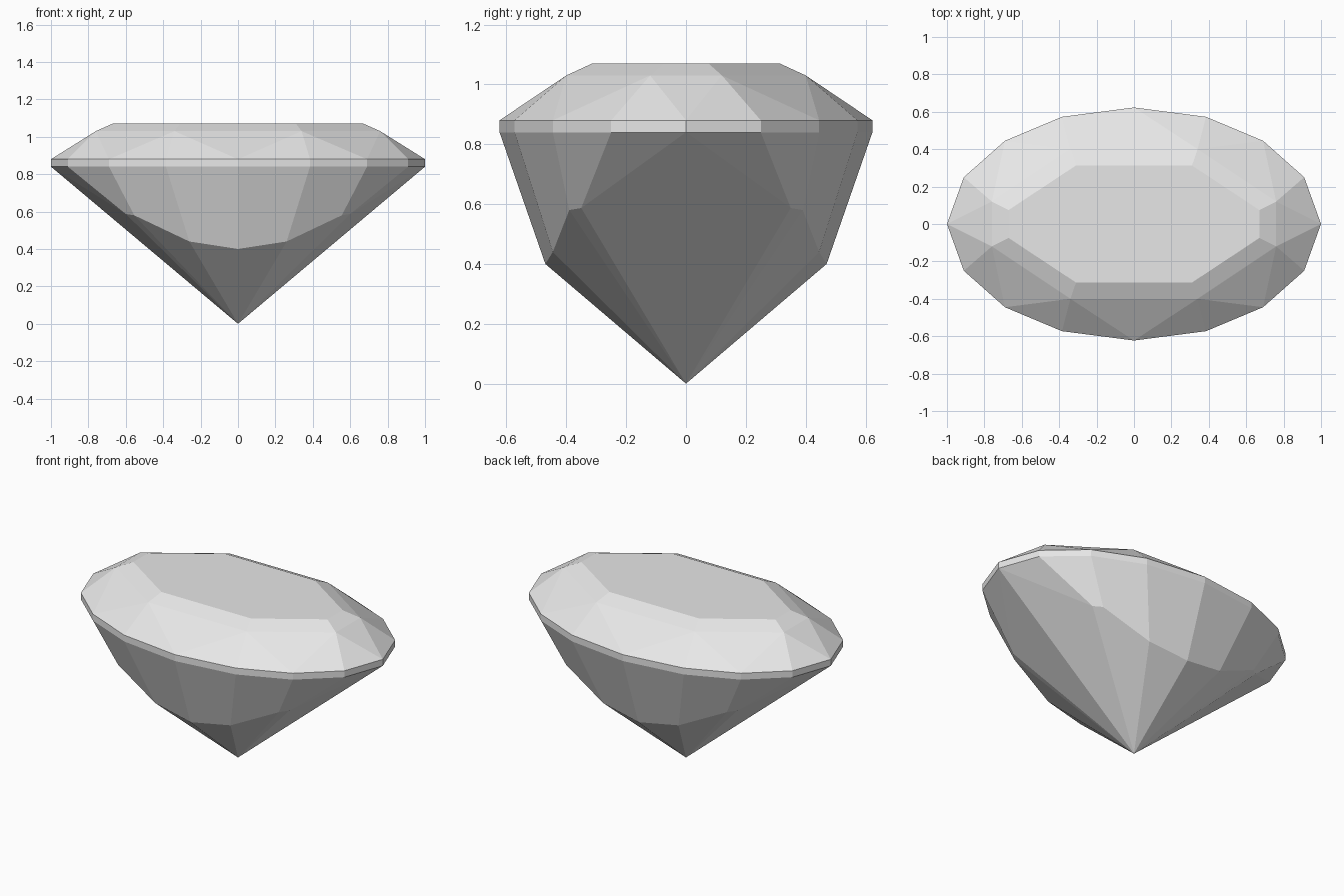
import bpy
import bmesh

cube = bpy.data.objects.get("Cube")
if cube:
    bpy.data.objects.remove(cube, do_unlink=True)

# Single pale grey gem colour
GREY = (0.8, 0.8, 0.8, 1.0)
mat = bpy.data.materials.new("pale_grey")
mat.use_nodes = True
mat.diffuse_color = GREY
mat.node_tree.nodes["Principled BSDF"].inputs["Base Color"].default_value = GREY

# Levels
TABLE_Z, STAR_Z, GIRDLE_TOP, GIRDLE_LOW = 1.07, 1.03, 0.88, 0.84

# One quadrant of each outline, from the +x tip round to the back
GIRDLE = [(1.0, 0.0), (0.91, 0.25), (0.69, 0.445), (0.385, 0.573), (0.0, 0.623)]
TABLE = [(0.67, 0.075), (0.31, 0.313)]
STAR = [(0.76, 0.12), (0.34, 0.40)]
PAVILION = [(0.60, 0.35, 0.587), (0.555, 0.39, 0.58), (0.26, 0.445, 0.44), (0.0, 0.47, 0.40)]


def full_ring(quadrant):
    """Mirror a quadrant across both axes into a closed outline."""
    half = quadrant + [(-p[0],) + p[1:] for p in reversed(quadrant) if p[0] > 0]
    return half + [(p[0], -p[1]) + p[2:] for p in reversed(half) if p[1] > 0]


bm = bmesh.new()


def add_ring(quadrant, z):
    return [bm.verts.new((x, y, z)) for x, y in full_ring(quadrant)]


table = add_ring(TABLE, TABLE_Z)
star = add_ring(STAR, STAR_Z)
top = add_ring(GIRDLE, GIRDLE_TOP)
low = add_ring(GIRDLE, GIRDLE_LOW)

# The pavilion break meets the girdle at both tips
keel = [low[0]] + [bm.verts.new(p) for p in full_ring(PAVILION)]
half = len(low) // 2
tip = [low[half]]
back, front = PAVILION, [(x, -y, z) for x, y, z in PAVILION]
for v in keel[1:]:
    bm.verts.remove(v)


def arc(points):
    """Break points along one long side, from the +x end to the -x end."""
    mirrored = [(-x, y, z) for x, y, z in reversed(points[:-1])]
    return [bm.verts.new(p) for p in points + mirrored]


keel = [low[0]] + arc(back) + tip + arc(front)[::-1]
culet = bm.verts.new((0, 0, 0))

# Table and crown facets
bm.faces.new(table)
n = len(star)
for k in range(n):
    j = (k + 1) % n
    bm.faces.new((table[k], star[k], star[j], table[j]))
    a, b, c = top[2 * k], top[2 * k + 1], top[(2 * k + 2) % len(top)]
    bm.faces.new((star[k], a, b))
    bm.faces.new((star[k], b, c))
    bm.faces.new((star[k], c, star[j]))

# Girdle band, upper pavilion facets and facets running to the point
for i in range(len(low)):
    j = (i + 1) % len(low)
    bm.faces.new((top[i], low[i], low[j], top[j]))
    corners = list(dict.fromkeys((low[i], keel[i], keel[j], low[j])))
    bm.faces.new(corners)
    bm.faces.new((keel[i], culet, keel[j]))

bmesh.ops.recalc_face_normals(bm, faces=bm.faces)
mesh = bpy.data.meshes.new("oval_gem")
bm.to_mesh(mesh)
bm.free()
mesh.materials.append(mat)
bpy.context.collection.objects.link(bpy.data.objects.new("oval_gem", mesh))
